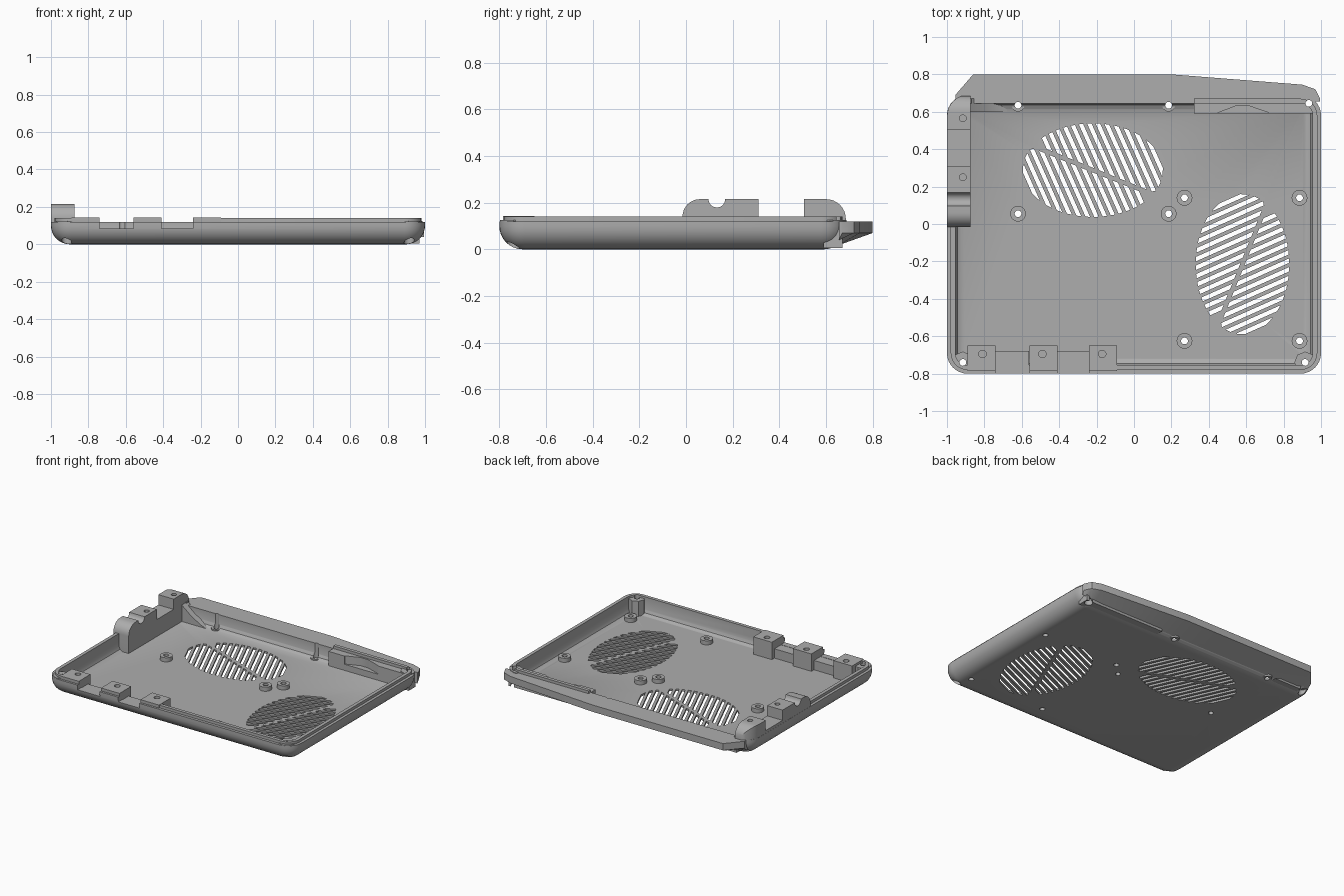
import bpy, bmesh, math
from mathutils import Vector, Matrix

cube = bpy.data.objects.get("Cube")
if cube:
    bpy.data.objects.remove(cube, do_unlink=True)

grey = bpy.data.materials.new("plain grey")
grey.use_nodes = True
tone = (0.42, 0.42, 0.42, 1)
grey.diffuse_color = tone
grey.node_tree.nodes["Principled BSDF"].inputs["Base Color"].default_value = tone

HX, Y0, Y1, R = 1.0, -0.8, 0.69, 0.11
FLOOR, RIM, LEDGE = 0.015, 0.14, 0.12


def to_object(name, bm):
    bmesh.ops.recalc_face_normals(bm, faces=bm.faces)
    mesh = bpy.data.meshes.new(name)
    bm.to_mesh(mesh)
    bm.free()
    mesh.materials.append(grey)
    obj = bpy.data.objects.new(name, mesh)
    bpy.context.collection.objects.link(obj)
    return obj


def loft(bm, rings):
    """Bridge closed rings of equal length and cap both ends."""
    rows = [[bm.verts.new(p) for p in ring] for ring in rings]
    n = len(rows[0])
    for a, b in zip(rows, rows[1:]):
        for i in range(n):
            j = (i + 1) % n
            bm.faces.new((a[i], a[j], b[j], b[i]))
    bm.faces.new(rows[0][::-1])
    bm.faces.new(rows[-1])


def prism(bm, points, axis, lo, hi):
    """Extrude a flat outline along x, y or z."""
    def place(p, h):
        q = list(p)
        q.insert(axis, h)
        return q
    loft(bm, [[place(p, h) for p in points] for h in (lo, hi)])


def box(bm, x0, x1, y0, y1, z0, z1):
    prism(bm, [(x0, y0), (x1, y0), (x1, y1), (x0, y1)], 2, z0, z1)


def disc(bm, x, y, r, z0, z1, n=24):
    ring = [(x + r * math.cos(k * math.tau / n), y + r * math.sin(k * math.tau / n)) for k in range(n)]
    prism(bm, ring, 2, z0, z1)


def rounded(inset, z, n=8):
    """Rounded rectangle ring of the body plan."""
    ring, r = [], R - inset
    corners = [(HX - R, Y1 - R), (R - HX, Y1 - R), (R - HX, Y0 + R), (HX - R, Y0 + R)]
    for q, (cx, cy) in enumerate(corners):
        for k in range(n + 1):
            a = (q + k / n) * math.pi / 2
            ring.append((cx + r * math.cos(a), cy + r * math.sin(a), z))
    return ring


def boolean(obj, tool, op="DIFFERENCE"):
    mod = obj.modifiers.new(op.lower(), "BOOLEAN")
    mod.object, mod.operation, mod.solver = tool, op, "EXACT"
    tool.hide_render = True


def finish(obj):
    """Bake the modifiers and set smooth shading with sharp edges kept."""
    graph = bpy.context.evaluated_depsgraph_get()
    mesh = bpy.data.meshes.new_from_object(obj.evaluated_get(graph))
    obj.modifiers.clear()
    obj.data = mesh
    mesh.shade_smooth()
    mesh.set_sharp_from_angle(angle=math.radians(30))


outer = []
for k in range(9):
    a = k / 8 * math.pi / 2
    outer.append((0.1 - 0.1 * math.sin(a), 0.1 - 0.1 * math.cos(a)))

# tray shell with a stepped rim
bm = bmesh.new()
inner = [(0.02, LEDGE), (0.02, RIM), (0.045, RIM), (0.045, 0.05), (0.055, 0.028), (0.078, FLOOR)]
loft(bm, [rounded(i, z) for i, z in outer + [(0, LEDGE)] + inner])
tray = to_object("tray", bm)

# envelope that trims added parts to the body plan
bm = bmesh.new()
loft(bm, [rounded(i + 0.001, z + 0.001) for i, z in outer + [(0, 0.3)]])
envelope = to_object("envelope_cutter", bm)

# vent slots: slanted strips clipped to an ellipse and split by a rib
def vent(bm, cx, cy, turn):
    d = Vector((math.cos(math.radians(-66)), math.sin(math.radians(-66))))
    n = Vector((-d.y, d.x))
    m = Vector((math.sin(math.radians(22)), math.cos(math.radians(22))))
    A, B, half = 0.375, 0.25, 0.011

    def span(v):
        p = n * v
        a = (d.x / A) ** 2 + (d.y / B) ** 2
        b = p.x * d.x / A ** 2 + p.y * d.y / B ** 2
        c = (p.x / A) ** 2 + (p.y / B) ** 2 - 1
        disc_ = b * b - a * c
        if disc_ <= 0:
            return None
        s = math.sqrt(disc_)
        rib = sorted((w - v * n.dot(m)) / d.dot(m) for w in (-0.012, 0.012))
        return (-b - s) / a, rib[0], rib[1], (-b + s) / a

    rot = Matrix.Rotation(math.radians(turn), 2)
    for k in range(-12, 13):
        v0, v1 = k * 0.042 - half, k * 0.042 + half
        s0, s1 = span(v0), span(v1)
        if not s0 or not s1:
            continue
        for i in (0, 2):
            t = [max(s0[i], s0[0]), min(s0[i + 1], s0[3]), min(s1[i + 1], s1[3]), max(s1[i], s1[0])]
            if t[1] - t[0] > 0.02 and t[2] - t[3] > 0.02:
                pts = [rot @ (n * v + d * u) for v, u in zip((v0, v0, v1, v1), t)]
                prism(bm, [(p.x + cx, p.y + cy) for p in pts], 2, -0.02, 0.04)

bm = bmesh.new()
vent(bm, -0.22, 0.288, 0)
vent(bm, 0.58, -0.215, 90)
vents = to_object("vent_cutter", bm)

# screw holes, counterbores and front notches
standoffs = [(x, y) for x in (0.27, 0.885) for y in (0.14, -0.625)] + [(-0.62, 0.055), (0.185, 0.055)]
back_holes = [(-0.62, 0.635), (0.185, 0.635)]
corners = [(-0.915, -0.74), (0.915, -0.74), (0.935, 0.645)]
bm = bmesh.new()
for x, y in standoffs + back_holes + corners:
    disc(bm, x, y, 0.018, -0.05, 0.3)
holes = to_object("hole_cutter", bm)

bm = bmesh.new()
for x, y in corners + [(-0.925, 0.635)]:
    disc(bm, x, y, 0.028, -0.05, 0.05)
bores = to_object("counterbore_cutter", bm)

bm = bmesh.new()
gaps = [(-0.74, -0.56), (-0.41, -0.24)]
for a, b in gaps:
    box(bm, a, b, -0.9, -0.66, 0.085, 0.3)
box(bm, -0.87, 0.32, 0.6, 0.75, LEDGE, 0.3)
notches = to_object("notch_cutter", bm)

for tool in (vents, holes, bores, notches):
    boolean(tray, tool)

# standoffs around the screw holes
bm = bmesh.new()
for x, y in standoffs:
    disc(bm, x, y, 0.042, 0.008, 0.045)
for x, y in back_holes:
    disc(bm, x, y, 0.034, 0.008, 0.024)
posts = to_object("standoffs", bm)
boolean(posts, holes)

# corner screw bosses
bm = bmesh.new()
for x, y in corners:
    disc(bm, x, y, 0.058, 0.005, 0.125, 8)
bosses = to_object("corner_bosses", bm)
boolean(bosses, envelope, "INTERSECT")
boolean(bosses, holes)
boolean(bosses, bores)

# front hinge blocks with low pads between them
bm = bmesh.new()
blocks = [(-0.89, -0.74), (-0.56, -0.41), (-0.24, -0.09)]
for a, b in blocks:
    box(bm, a, b, -0.785, -0.65, 0.005, RIM + 0.002)
for a, b in gaps:
    box(bm, a + 0.0005, b - 0.0005, -0.785, -0.68, 0.005, 0.083)
hinge = to_object("front_hinge_blocks", bm)
boolean(hinge, envelope, "INTERSECT")
bm = bmesh.new()
for x in (-0.81, -0.49, -0.17):
    disc(bm, x, -0.695, 0.02, 0.06, 0.3)
for y in (0.565, 0.25):
    disc(bm, -0.915, y, 0.018, 0.12, 0.3)
pins = to_object("pin_hole_cutter", bm)
boolean(hinge, pins)

# side bracket: rounded ends, half-round notch and a dropped middle
def arc(cy, cz, r, a0, a1, n=8):
    return [(cy + r * math.cos(math.radians(a0 + (a1 - a0) * k / n)),
             cz + r * math.sin(math.radians(a0 + (a1 - a0) * k / n))) for k in range(n + 1)]

TOP = 0.215
profile = [(-0.015, 0.005), (-0.015, RIM)] + arc(0.06, RIM, 0.075, 180, 90)
profile += arc(0.132, TOP, 0.036, 180, 360)
profile += [(0.31, TOP), (0.31, RIM), (0.505, RIM), (0.505, TOP)]
profile += arc(0.6, 0.13, 0.085, 90, 0) + [(0.685, 0.005)]
bm = bmesh.new()
prism(bm, profile, 0, -1.01, -0.875)
bracket = to_object("side_bracket", bm)
boolean(bracket, envelope, "INTERSECT")
boolean(bracket, pins)
boolean(bracket, bores)

# ramp between bracket and back wall
bm = bmesh.new()
prism(bm, [(-0.88, 0.008), (-0.88, RIM), (-0.8, 0.075), (-0.72, 0.03), (-0.66, 0.008)], 1, 0.6, 0.67)
ramp = to_object("corner_ramp", bm)

# back shelf with a shallow recess in its front
bm = bmesh.new()
box(bm, 0.32, 0.97, 0.59, 0.67, 0.005, LEDGE)
shelf = to_object("back_shelf", bm)
bm = bmesh.new()
prism(bm, [(0.45, 0.58), (0.45, 0.595), (0.55, 0.633), (0.61, 0.633), (0.72, 0.595), (0.72, 0.58)], 2, 0.06, 0.2)
recess = to_object("recess_cutter", bm)
boolean(shelf, recess)
boolean(shelf, holes)
boolean(shelf, bores)

# flared back lip
bm = bmesh.new()
sections = [(-0.955, 0.69), (-0.86, 0.8), (0.2, 0.8), (0.9, 0.745), (0.97, 0.72), (0.995, 0.67)]
loft(bm, [[(x, 0.655, LEDGE), (x, y, LEDGE), (x, y, 0.07), (x, 0.655, 0.04 if abs(x) > 0.9 else 0.018)]
          for x, y in sections])
lip = to_object("back_lip", bm)
boolean(lip, holes)

for part in (tray, posts, bosses, hinge, bracket, ramp, shelf, lip):
    finish(part)
for tool in (envelope, vents, holes, bores, notches, pins, recess):
    bpy.data.objects.remove(tool, do_unlink=True)
